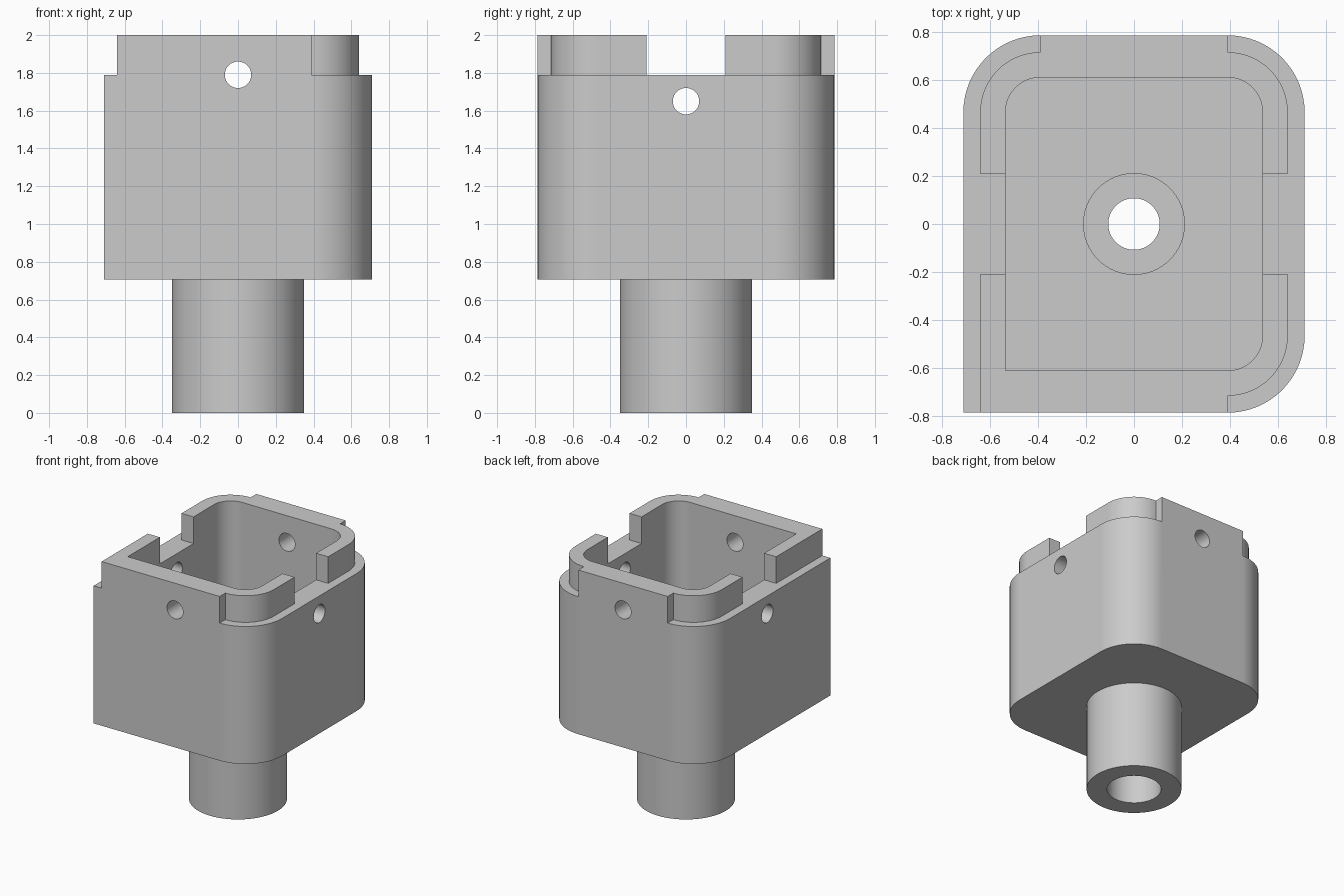
import bpy, bmesh, math
from mathutils import Vector, Matrix

if "Cube" in bpy.data.objects:
    bpy.data.objects.remove(bpy.data.objects["Cube"], do_unlink=True)

grey = bpy.data.materials.new("light grey plastic")
grey.use_nodes = True
COLOUR = (0.6, 0.6, 0.6, 1)
grey.diffuse_color = COLOUR
grey.node_tree.nodes["Principled BSDF"].inputs["Base Color"].default_value = COLOUR

# Main dimensions
STEM_TOP, STEP, TOP, FLOOR = 0.705, 1.79, 2.0, 0.88
CX, CY = 0.39, 0.465          # shared centre of all corner arcs


def add_object(name, bm):
    bmesh.ops.recalc_face_normals(bm, faces=bm.faces)
    mesh = bpy.data.meshes.new(name)
    bm.to_mesh(mesh)
    bm.free()
    mesh.materials.append(grey)
    obj = bpy.data.objects.new(name, mesh)
    bpy.context.collection.objects.link(obj)
    return obj


def prism(name, outline, z0, z1):
    bm = bmesh.new()
    face = bm.faces.new([bm.verts.new((x, y, z0)) for x, y in outline])
    ext = bmesh.ops.extrude_face_region(bm, geom=[face])
    verts = [v for v in ext["geom"] if isinstance(v, bmesh.types.BMVert)]
    bmesh.ops.translate(bm, verts=verts, vec=(0, 0, z1 - z0))
    return add_object(name, bm)


def arc(sx, sy, r, start):
    """Quarter turn around one corner centre, counter-clockwise."""
    n = 16
    return [(sx * CX + r * math.cos(start + math.pi / 2 * i / n),
             sy * CY + r * math.sin(start + math.pi / 2 * i / n))
            for i in range(n + 1)]


def corner_outline(r):
    """Three rounded corners and one square corner at the front right."""
    return ([(-CX - r, -CY - r)] + arc(1, -1, r, -math.pi / 2)
            + arc(1, 1, r, 0) + arc(-1, 1, r, math.pi / 2))


def cylinder(name, r, depth, centre, axis="Z"):
    turn = {"Z": Matrix(), "X": Matrix.Rotation(math.pi / 2, 4, "Y"),
            "Y": Matrix.Rotation(math.pi / 2, 4, "X")}[axis]
    bm = bmesh.new()
    bmesh.ops.create_cone(bm, cap_ends=True, segments=64, radius1=r, radius2=r,
                          depth=depth, matrix=Matrix.Translation(centre) @ turn)
    return add_object(name, bm)


def box(name, size, centre):
    bm = bmesh.new()
    bmesh.ops.create_cube(bm, size=1, matrix=Matrix.Translation(centre)
                          @ Matrix.Diagonal(Vector(size).to_4d()))
    return add_object(name, bm)


def combine(target, tool, operation):
    mod = target.modifiers.new(operation, "BOOLEAN")
    mod.operation, mod.object, mod.solver = operation, tool, "EXACT"
    bpy.context.view_layer.update()
    graph = bpy.context.evaluated_depsgraph_get()
    result = bpy.data.meshes.new_from_object(target.evaluated_get(graph))
    target.modifiers.clear()
    target.data = result
    bpy.data.objects.remove(tool, do_unlink=True)


# Housing body
housing = prism("housing", corner_outline(0.32), STEM_TOP, STEP)

# Raised rim: stepped in at the corners, flush with the front and back walls
outer = CY + 0.32
rim_outline = ([(-CX - 0.25, -outer), (CX, -outer)] + arc(1, -1, 0.25, -math.pi / 2)
               + arc(1, 1, 0.25, 0) + [(CX, outer), (-CX, outer)]
               + arc(-1, 1, 0.25, math.pi / 2))
combine(housing, prism("rim", rim_outline, STEP, TOP), "UNION")

# Stem
combine(housing, cylinder("stem", 0.35, 0.8, (0, 0, 0.4)), "UNION")

# Open cavity, side notches and cross holes
combine(housing, prism("cavity", corner_outline(0.145), FLOOR, 2.2), "DIFFERENCE")
combine(housing, box("notch", (2, 0.42, 0.4), (0, 0, STEP + 0.2)), "DIFFERENCE")
combine(housing, cylinder("front_hole", 0.07, 2, (0, 0, 1.79), "Y"), "DIFFERENCE")
combine(housing, cylinder("side_hole", 0.07, 2, (0, 0, 1.65), "X"), "DIFFERENCE")

# Stepped bore through floor and stem
combine(housing, cylinder("through_bore", 0.107, 3, (0, 0, 0.5)), "DIFFERENCE")
combine(housing, cylinder("upper_bore", 0.21, 0.4, (0, 0, 0.9)), "DIFFERENCE")
combine(housing, cylinder("lower_bore", 0.2, 1.0, (0, 0, 0.05)), "DIFFERENCE")

# Smooth curved walls, crisp edges
bpy.ops.object.select_all(action="DESELECT")
housing.select_set(True)
bpy.context.view_layer.objects.active = housing
bpy.ops.object.shade_smooth_by_angle(angle=math.radians(30))
weighted = housing.modifiers.new("weighted normals", "WEIGHTED_NORMAL")
weighted.keep_sharp = True
